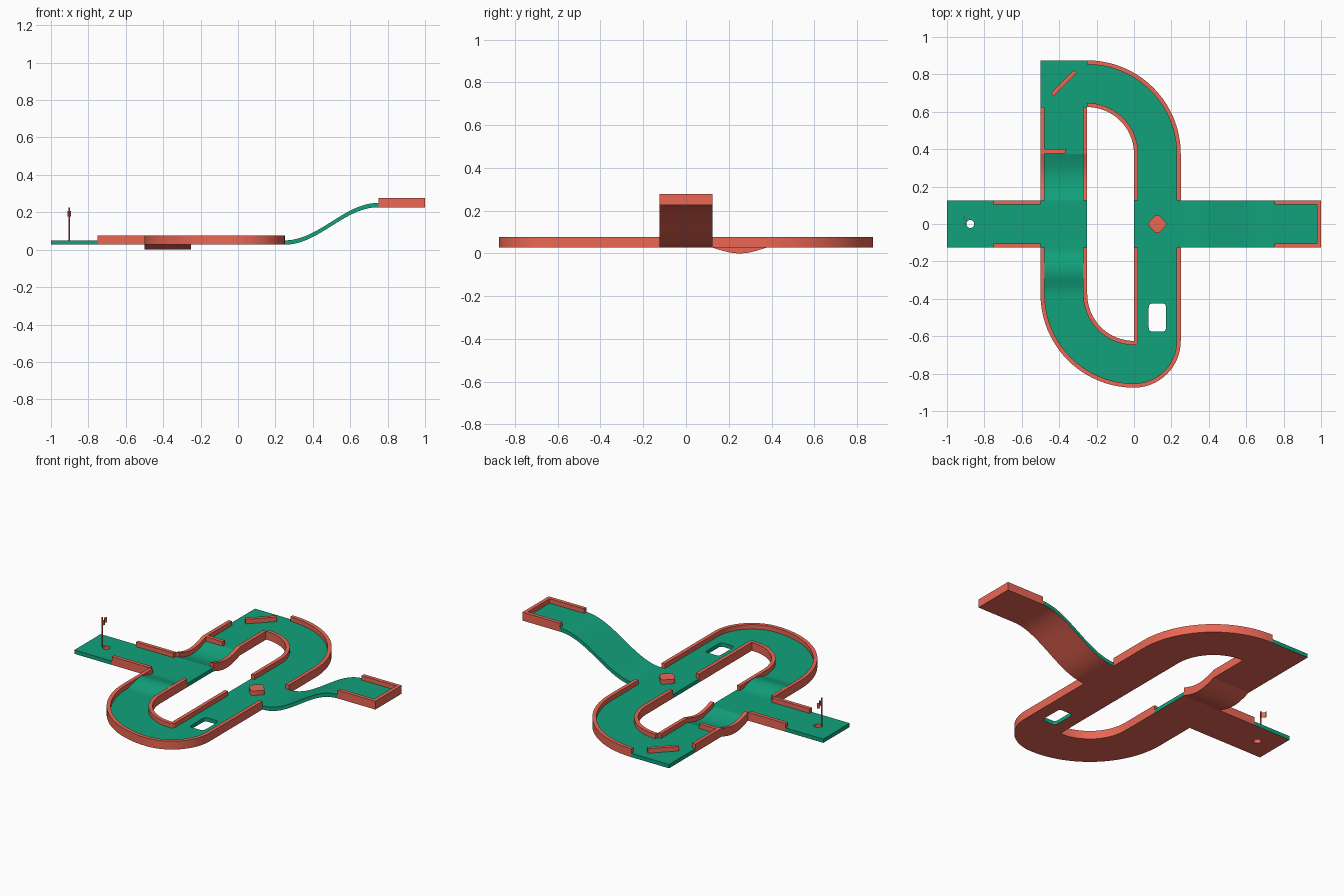
import bpy, bmesh, math
from mathutils import Vector

if "Cube" in bpy.data.objects:
    bpy.data.objects.remove(bpy.data.objects["Cube"])

W, T = 0.022, 0.25            # wall thickness, tile size
Z0, ZF, ZW = 0.027, 0.05, 0.077  # underside, turf top, wall top


def material(name, rgb):
    m = bpy.data.materials.new(name)
    m.diffuse_color = (*rgb, 1)
    m.use_nodes = True
    m.node_tree.nodes["Principled BSDF"].inputs["Base Color"].default_value = m.diffuse_color
    return m


GREEN = material("turf_green", (0.006, 0.36, 0.20))
RED = material("border_red", (0.83, 0.135, 0.09))


def smooth(ob):
    bpy.ops.object.select_all(action='DESELECT')
    bpy.context.view_layer.objects.active = ob
    ob.select_set(True)
    bpy.ops.object.shade_smooth_by_angle(angle=math.radians(30))


# Stations along a path: (edge point, sideways vector, height offset)
def line(p, q, n=1, h=lambda t: 0):
    p, q = Vector(p), Vector(q)
    d = (q - p).normalized()
    side = Vector((d.y, -d.x))
    return [(p.lerp(q, i / n), side, h(i / n)) for i in range(n + 1)]


def arc(c, r, a0, a1, n=20):
    out = []
    for i in range(n + 1):
        a = math.radians(a0 + (a1 - a0) * i / n)
        d = Vector((math.cos(a), math.sin(a)))
        out.append((Vector(c) + d * r, d, 0))
    return out


# Rings between a cut-out (rounded by exponent e) and a rectangular outline
def cutout(c, half, hole, e, n=32):
    out = []
    for i in range(n):
        a = 2 * math.pi * i / n
        x, y = math.cos(a), math.sin(a)
        m = max(abs(x), abs(y))
        sup = [math.copysign(abs(v) ** (2 / e) if abs(v) > 1e-6 else 0, v) for v in (x, y)]
        p = Vector((c[0] + hole[0] * sup[0], c[1] + hole[1] * sup[1]))
        q = Vector((c[0] + half[0] * x / m, c[1] + half[1] * y / m))
        out.append((p, q - p, 0))
    return out


# Sweep a rectangular section from offset a to b and height z0 to z1
def sweep(name, st, a, b, z0, z1, mat, inner=None, closed=False, lift_bottom=True):
    bm = bmesh.new()
    rings = []
    for p, n, h in st:
        lo, hi = z0 + (h if lift_bottom else 0), z1 + h
        rings.append([bm.verts.new((*(p + n * u), z))
                      for u, z in ((a, lo), (b, lo), (b, hi), (a, hi))])
    slots = (1, 0, 0, 2)      # underside, outer side, top, inner side
    for i in range(len(st) if closed else len(st) - 1):
        r, s = rings[i], rings[(i + 1) % len(rings)]
        for k in range(4):
            f = bm.faces.new((r[k], r[(k + 1) % 4], s[(k + 1) % 4], s[k]))
            f.material_index = slots[k]
    if not closed:
        bm.faces.new(rings[0])
        bm.faces.new(rings[-1])
    bmesh.ops.remove_doubles(bm, verts=bm.verts, dist=1e-5)
    bmesh.ops.recalc_face_normals(bm, faces=bm.faces)
    me = bpy.data.meshes.new(name)
    bm.to_mesh(me)
    bm.free()
    for m in (mat, RED, inner or mat):
        me.materials.append(m)
    ob = bpy.data.objects.new(name, me)
    bpy.context.collection.objects.link(ob)
    smooth(ob)
    return ob


def walls(name, st):
    sweep(name + "_wall_a", st, 0, W, Z0, ZW, RED)
    sweep(name + "_wall_b", st, T - W, T, Z0, ZW, RED)


def walled(name, st):
    sweep(name + "_floor", st, W, T - W, Z0, ZF, GREEN)
    walls(name, st)


# Walled lane pieces
walled("entry_lane", line((-.75, .125), (-.5, .125)))
walled("dip", line((-.5, .125), (-.5, .375), 20, lambda t: -Z0 * math.sin(math.pi * t)))
walled("narrow_lane", line((-.5, .375), (-.5, .625)))
walled("back_curve", arc((-.25, .375), .25, 90, 0))
walled("right_back_lane", line((0, .125), (0, .375)))
walled("right_front_lane", line((0, -.375), (0, -.125)))
walled("small_corner", arc((0, -.625), 0, 0, -90))
walled("front_curve", arc((0, -.375), .25, 270, 180))

# Lane with a bump
sweep("bump_floor", line((-.5, -.375), (-.5, -.125), 20,
      lambda t: .0125 * (1 - math.cos(2 * math.pi * t))),
      W, T - W, Z0, ZF, GREEN, lift_bottom=False)
walls("bump", line((-.5, -.375), (-.5, -.125)))

# Open tiles
sweep("left_junction", line((-.5, -.125), (-.5, .125)), 0, T, Z0, ZF, GREEN)
sweep("right_junction", line((0, -.125), (0, .125)), 0, T, Z0, ZF, GREEN)
sweep("open_corner", line((-.5, .625), (-.5, .875)), 0, T, Z0, ZF, GREEN)

# Tiles with cut-outs
sweep("cup_tile", cutout((-.875, 0), (.125, .125), (.021, .021), 2),
      0, 1, Z0, ZF, GREEN, inner=RED, closed=True)
sweep("trap_tile", cutout((.125, -.5), (.125 - W, .125), (.047, .075), 7),
      0, 1, Z0, ZF, GREEN, closed=True)
walls("trap", line((0, -.625), (0, -.375)))

# Ramp and raised start platform
sweep("ramp", line((.25, .125), (.75, .125), 32, lambda t: .1 * (1 - math.cos(math.pi * t))),
      0, T, Z0, ZF, GREEN)
up = lambda t: .2
sweep("platform_floor", line((.75, .125), (1 - W, .125), 1, up), W, T - W, Z0, ZF, GREEN)
walls("platform", line((.75, .125), (1, .125), 1, up))
sweep("platform_end_wall", line((1, .125 - W), (1, W - .125), 1, up), 0, W, Z0, ZW, RED)

# Obstacles
sweep("diagonal_barrier", line((-.437, .693), (-.315, .815)), -.011, .011, ZF - .003, ZW, RED)
sweep("side_barrier", line((-.5 + W, .389), (-.367, .389)), -.011, .011, ZF - .003, ZW, RED)
bpy.ops.mesh.primitive_cylinder_add(vertices=4, radius=.056, depth=ZW - ZF + .003,
                                    location=(.125, 0, (ZW + ZF - .003) / 2))
post = bpy.context.object
post.name = "diamond_post"
post.data.materials.append(RED)
bm = bmesh.new()
bm.from_mesh(post.data)
upright = [e for e in bm.edges if abs(e.verts[0].co.z - e.verts[1].co.z) > .01]
bmesh.ops.bevel(bm, geom=upright, offset=.016, segments=3, profile=.5, affect='EDGES')
bm.to_mesh(post.data)
bm.free()
smooth(post)

# Flag beside the cup
bpy.ops.mesh.primitive_cylinder_add(vertices=10, radius=.004, depth=.225 - Z0,
                                    location=(-.902, 0, (.225 + Z0) / 2))
pole = bpy.context.object
pole.name = "flag_pole"
pole.data.materials.append(RED)
smooth(pole)
wave = [(Vector((-.902 + .008 * math.sin(2 * math.pi * i / 10), .045 * i / 10)),
         Vector((1, 0)), 0) for i in range(11)]
sweep("flag", wave, -.0015, .0015, .177, .208, RED)
